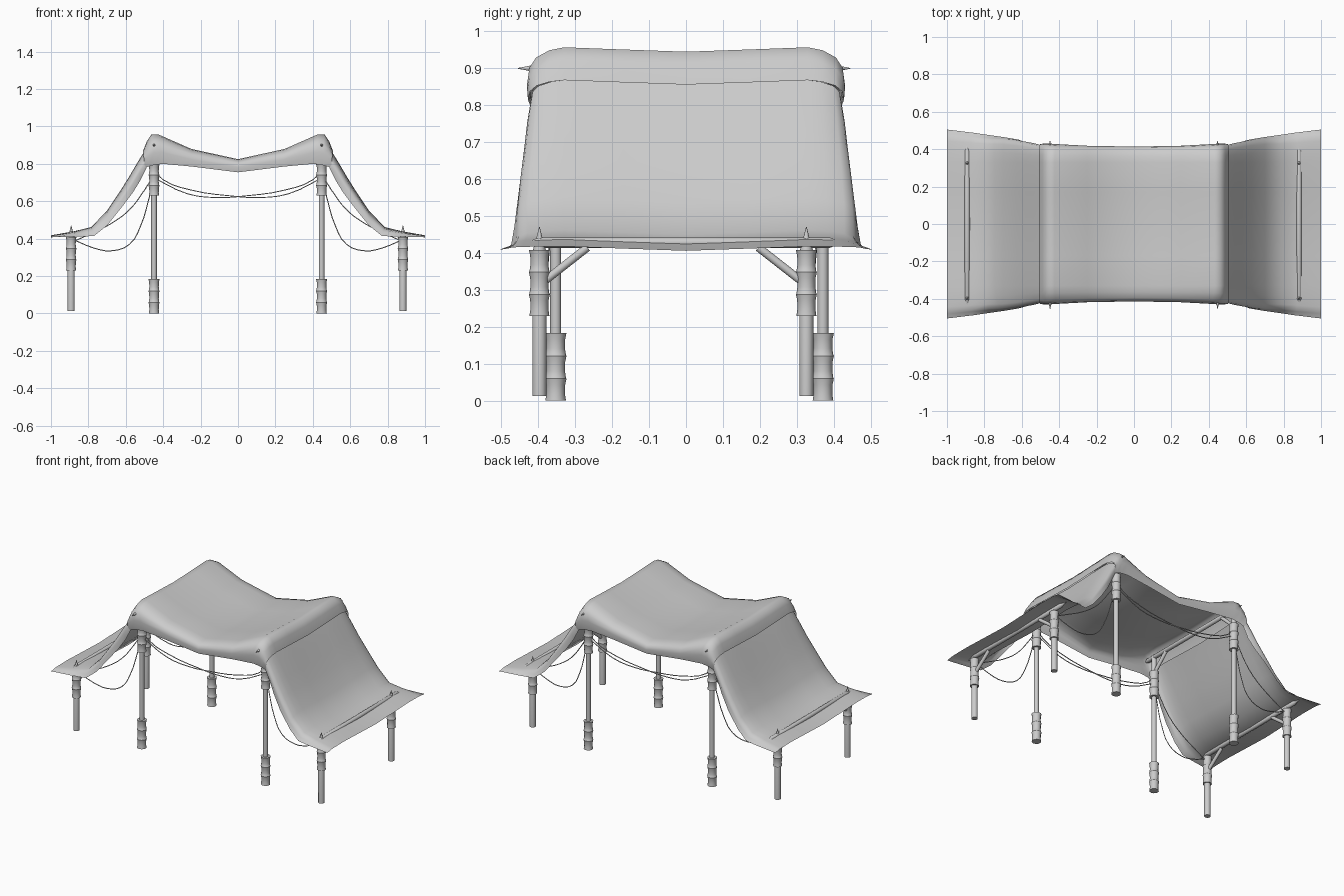
import bpy, bmesh, math
from mathutils import Vector

if "Cube" in bpy.data.objects:
    bpy.data.objects.remove(bpy.data.objects["Cube"])

mat = bpy.data.materials.new("light_grey")
mat.use_nodes = True
GREY = (0.6, 0.6, 0.6, 1)
mat.diffuse_color = GREY
mat.node_tree.nodes["Principled BSDF"].inputs["Base Color"].default_value = GREY


def finish(name, bm, angle=40):
    """Turn a bmesh into a smooth shaded object."""
    bmesh.ops.recalc_face_normals(bm, faces=bm.faces[:])
    me = bpy.data.meshes.new(name)
    bm.to_mesh(me)
    bm.free()
    me.materials.append(mat)
    ob = bpy.data.objects.new(name, me)
    bpy.context.collection.objects.link(ob)
    bpy.ops.object.select_all(action="DESELECT")
    ob.select_set(True)
    bpy.context.view_layer.objects.active = ob
    bpy.ops.object.shade_smooth_by_angle(angle=math.radians(angle))


def lathe(name, start, end, profile, sides=12):
    """Round part along start-end; profile holds (distance, radius)."""
    bm = bmesh.new()
    start, axis = Vector(start), (Vector(end) - Vector(start)).normalized()
    turn = axis.to_track_quat("Z", "Y")
    rings = []
    for d, r in profile:
        rings.append([bm.verts.new(start + turn @ Vector((
            r * math.cos(math.tau * i / sides), r * math.sin(math.tau * i / sides), d)))
            for i in range(sides)])
    for a, b in zip(rings, rings[1:]):
        for i in range(sides):
            j = (i + 1) % sides
            bm.faces.new((a[i], a[j], b[j], b[i]))
    bm.faces.new(rings[0][::-1])
    bm.faces.new(rings[-1])
    finish(name, bm)


def rod(name, start, end, r):
    lathe(name, start, end, [(0, r), ((Vector(end) - Vector(start)).length, r)])


def wrapping(name, x, y, z0, z1, r):
    """Three stacked cloth-like bands around a post."""
    h = (z1 - z0) / 3
    prof = []
    for k in range(3):
        prof += [(k * h, r), (k * h + h * 0.3, r * 0.9),
                 (k * h + h * 0.7, r * 0.92), (k * h + h * 0.97, r * 1.05)]
    lathe(name, (x, y, z0), (x, y, z1), prof)


def crossbar(name, x, z, r, y0, y1):
    """Bar along y with slim pointed ends."""
    n = y1 - y0
    lathe(name, (x, y0, z), (x, y1, z),
          [(0, 0.001), (0.035, r * 0.55), (0.05, r), (n - 0.05, r), (n - 0.035, r * 0.55), (n, 0.001)])


def rope(name, pts, y0, y1):
    """Thin sagging rope through (x, z) points, y running from y0 to y1."""
    cu = bpy.data.curves.new(name, "CURVE")
    cu.dimensions = "3D"
    cu.bevel_depth = 0.0028
    cu.bevel_resolution = 1
    cu.resolution_u = 3
    sp = cu.splines.new("BEZIER")
    sp.bezier_points.add(len(pts) - 1)
    for i, (p, (x, z)) in enumerate(zip(sp.bezier_points, pts)):
        p.co = (x, y0 + (y1 - y0) * i / (len(pts) - 1), z)
        p.handle_left_type = p.handle_right_type = "AUTO"
    cu.materials.append(mat)
    bpy.context.collection.objects.link(bpy.data.objects.new(name, cu))


def mirrored(stations):
    return [(-x, z, -hx, *rest) for x, z, hx, *rest in stations[::-1]]


def cloth(name, stations):
    """Cloth panel; a station is an upper point (x, z), a hem (x, z, y) and the widest y."""
    bm = bmesh.new()
    rows = []
    for x, z, hx, hz, hy, wide in stations:
        half = [(0, 0, .012), (.17, 0, .006)]
        half += [(.33 + (wide - .33) * s, f, 0)
                 for s, f in ((0, 0), (.4, .05), (.76, .17), (.94, .34), (1, .6))] + [(hy, 1, 0)]
        full = [(-y, f, d) for y, f, d in half[:0:-1]] + half
        rows.append([bm.verts.new((x + (hx - x) * f, y, z + (hz - z) * f - d)) for y, f, d in full])
    for a, b in zip(rows, rows[1:]):
        for i in range(len(a) - 1):
            bm.faces.new((a[i], b[i], b[i + 1], a[i + 1]))
    finish(name, bm, 60)


# Canopy: sagging roof and two sloping wings tucked under its edges
roof = [(.25, .88, .24, .785, .412, .418), (.425, .957, .40, .80, .415, .427),
        (.463, .957, .445, .795, .415, .43), (.488, .92, .475, .787, .415, .43),
        (.508, .868, .497, .78, .415, .428)]
wing = [(.500, .868, .488, .78, .413, .42), (.535, .812, .52, .715, .415, .43),
        (.58, .735, .56, .65, .43, .438), (.63, .655, .62, .57, .452, .448),
        (.70, .55, .70, .47, .465, .458), (.785, .462, .77, .414, .475, .46),
        (.875, .44, .86, .411, .488, .468), (1, .418, 1, .409, .505, .48)]
cloth("canopy_roof", mirrored(roof) + [(0, .825, 0, .755, .408, .414)] + roof)
cloth("canopy_wing_left", wing)
cloth("canopy_wing_right", mirrored(wing))

# Ropes as (x, z) paths for the left half
MAIN = [(.44, .76), (.40, .715), (.25, .66), (.05, .63), (-.12, .62), (-.27, .64), (-.44, .72)]
DEEP = [(.45, .72), (.48, .60), (.52, .47), (.58, .37), (.68, .335), (.77, .35), (.88, .395)]
SLACK = [(.45, .74), (.50, .66), (.58, .555), (.68, .48), (.78, .43), (.88, .385)]

for side, s, tx, sx in (("left", 1, .447, .882), ("right", -1, -.449, -.892)):
    for end, ty, sy, inward in (("front", -.353, -.397, 1), ("back", .371, .326, -1)):
        tag = end + "_" + side
        # Tall inner posts
        rod("tall_post_" + tag, (tx, ty, .01), (tx, ty, .91), .015)
        wrapping("tall_foot_" + tag, tx, ty, 0, .185, .028)
        wrapping("tall_collar_" + tag, tx, ty, .63, .80, .028)
        rod("tall_brace_" + tag, (tx, ty, .79), (tx, ty + .11 * inward, .895), .011)
        # Short outer posts with pointed tops
        lathe("short_post_" + tag, (sx, sy, .013), (sx, sy, .47),
              [(0, .019), (.39, .019), (.425, .009), (.457, .001)])
        wrapping("short_collar_" + tag, sx, sy, .23, .41, .027)
        rod("short_brace_" + tag, (sx, sy + .015 * inward, .325), (sx, sy + .13 * inward, .415), .011)
        # Ropes between posts
        for name, path, far in (("main", MAIN, ty), ("deep", DEEP, sy), ("slack", SLACK, sy)):
            rope(name + "_rope_" + tag, [(x * s, z) for x, z in path], ty, far)
    # Bars across the posts
    crossbar("ridge_bar_" + side, tx, .90, .014, -.455, .445)
    crossbar("eave_bar_" + side, sx, .428, .014, -.45, .44)
